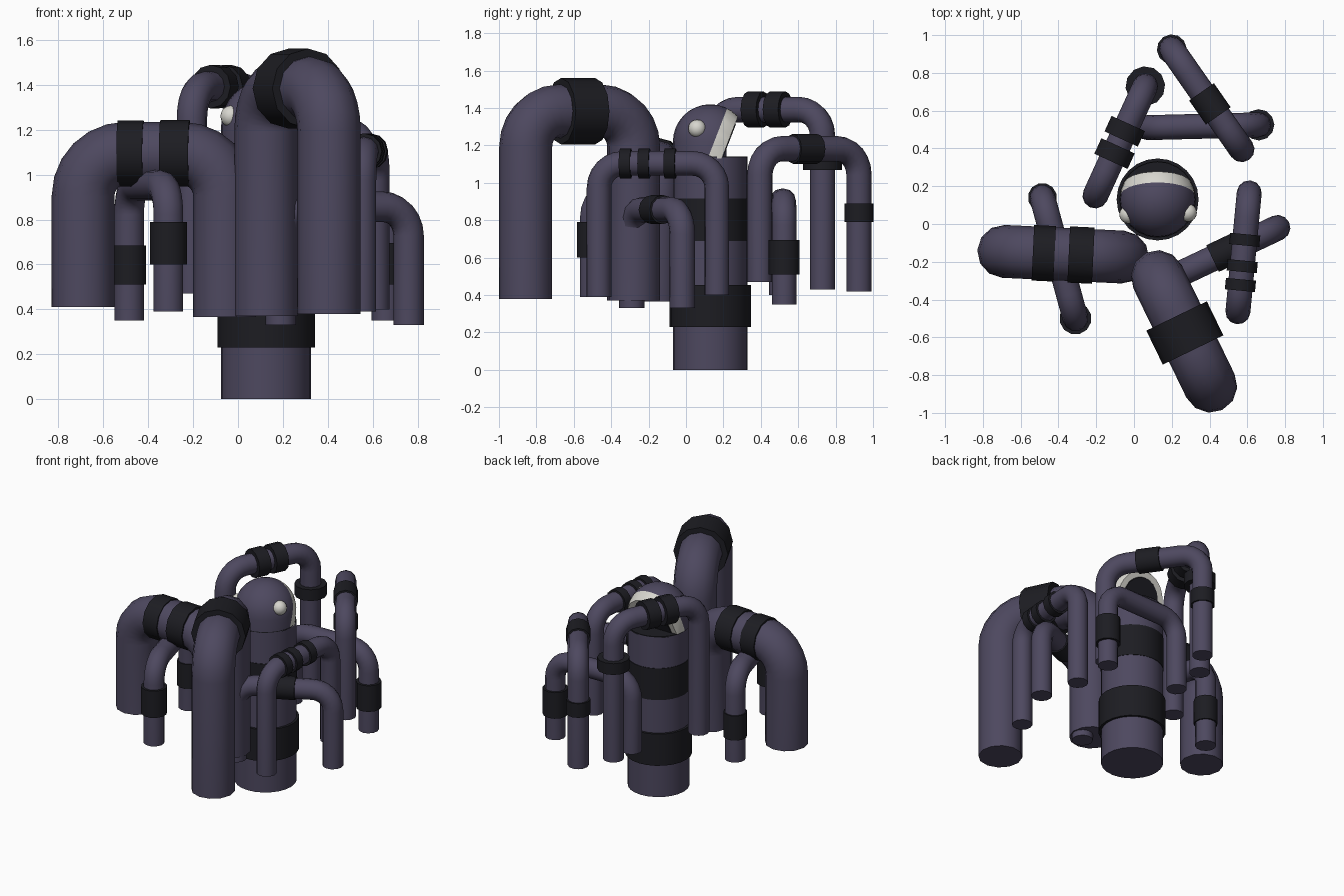
import bpy, bmesh, math
from mathutils import Vector

if "Cube" in bpy.data.objects:
    bpy.data.objects.remove(bpy.data.objects["Cube"])


def material(name, rgb):
    m = bpy.data.materials.new(name)
    m.diffuse_color = (*rgb, 1)
    m.use_nodes = True
    m.node_tree.nodes["Principled BSDF"].inputs["Base Color"].default_value = m.diffuse_color
    return m


SKIN = material("purple_grey", (0.075, 0.065, 0.115))
DARK = material("dark_band", (0.012, 0.012, 0.016))
WHITE = material("off_white", (0.68, 0.67, 0.62))


def finish(name, bm, mat):
    bmesh.ops.recalc_face_normals(bm, faces=bm.faces)
    me = bpy.data.meshes.new(name)
    bm.to_mesh(me)
    bm.free()
    me.materials.append(mat)
    ob = bpy.data.objects.new(name, me)
    bpy.context.collection.objects.link(ob)
    bpy.ops.object.select_all(action='DESELECT')
    bpy.context.view_layer.objects.active = ob
    ob.select_set(True)
    bpy.ops.object.shade_smooth_by_angle(angle=math.radians(40))
    return ob


def sweep(name, path, side, r, mat, n=12):
    """Capped round tube along a planar path; side is the plane normal."""
    bm = bmesh.new()
    rings = []
    for i, p in enumerate(path):
        t = (path[min(i + 1, len(path) - 1)] - path[max(i - 1, 0)]).normalized()
        up = t.cross(side)
        rings.append([bm.verts.new(p + r * (side * math.cos(a) + up * math.sin(a)))
                      for a in (math.tau * k / n for k in range(n))])
    for a, b in zip(rings, rings[1:]):
        for k in range(n):
            bm.faces.new((a[k], a[(k + 1) % n], b[(k + 1) % n], b[k]))
    bm.faces.new(rings[0])
    bm.faces.new(rings[-1])
    return finish(name, bm, mat)


def arch(name, p0, p1, r, top, z0, z1, bend, leg_bands=(), top_bands=()):
    """Upside-down U tube. leg_bands: (leg, low, high, radius);
    top_bands: (start, end, radius) measured from the first leg."""
    a, b = Vector((*p0, 0)), Vector((*p1, 0))
    length = (b - a).length
    d, up = (b - a).normalized(), Vector((0, 0, 1))
    side = d.cross(up)
    zc = top - r
    path = [a + up * z0]
    for i in range(7):
        t = math.pi / 2 * i / 6
        path.append(a + d * bend * (1 - math.cos(t)) + up * (zc - bend + bend * math.sin(t)))
    for i in range(7):
        t = math.pi / 2 * (1 - i / 6)
        path.append(b - d * bend * (1 - math.cos(t)) + up * (zc - bend + bend * math.sin(t)))
    path.append(b + up * z1)
    sweep(name, path, side, r, SKIN)
    for leg, lo, hi, br in leg_bands:
        base = (a, b)[leg]
        sweep(name + "_leg_band", [base + up * lo, base + up * hi], side, br, DARK)
    for s, e, br in top_bands:
        sweep(name + "_top_band", [a + d * s + up * zc, a + d * e + up * zc], side, br, DARK)


# Arched tubes around the body
arch("large_left_arch", (-.69, -.145), (-.06, -.175), .14, 1.235, .41, .365, .19,
     top_bands=[(.155, .27, .147), (.345, .475, .149)])
arch("large_front_arch", (.125, -.28), (.405, -.857), .142, 1.525, .37, .38, .19,
     top_bands=[(.23, .43, .178)])
arch("small_left_arch", (-.485, .14), (-.31, -.5), .068, 1.02, .35, .39, .13,
     leg_bands=[(0, .51, .685, .077), (1, .6, .79, .085)])
arch("low_right_arch", (.19, -.29), (.76, -.02), .068, .925, .33, .33, .13,
     top_bands=[(.25, .39, .078)])
arch("low_back_arch", (.07, .51), (.66, .525), .066, .97, .40, .35, .13,
     leg_bands=[(1, .51, .695, .083)])
arch("tall_back_arch", (-.205, .15), (.06, .73), .068, 1.46, .47, .43, .14,
     leg_bands=[(1, 1.07, 1.15, .105)],
     top_bands=[(.20, .29, .097), (.33, .42, .097)])
arch("rear_arch", (.2, .925), (.57, .395), .068, 1.25, .42, .47, .14,
     leg_bands=[(0, .79, .89, .079)], top_bands=[(.275, .43, .08)])
arch("right_arch", (.61, .165), (.55, -.465), .066, 1.17, .40, .39, .13,
     top_bands=[(.22, .28, .08), (.36, .42, .08), (.46, .52, .08)])

# Central column with its bands and the dark mouth floor
CX, CY = .125, .13
X, Z = Vector((1, 0, 0)), Vector((0, 0, 1))
C = Vector((CX, CY, 0))


def column(name, lo, hi, r, mat):
    sweep(name, [C + Z * lo, C + Z * hi], X, r, mat, 24)


column("body", 0, 1.135, .2, SKIN)
column("lower_body_band", .23, .455, .217, DARK)
column("upper_body_band", .69, .915, .203, DARK)
column("mouth_floor", 1.13, 1.14, .2, DARK)


def head_slice(name, r, front, back, mat):
    """Domed capsule top kept between two slanted mouth planes (y at z 1.14)."""
    bm = bmesh.new()
    prof = [(r, 1.13), (r, 1.22)] + [(r * math.cos(t), 1.22 + r * math.sin(t))
                                     for t in (math.pi / 2 * i / 8 for i in range(1, 8))]
    vs = [bm.verts.new((CX, CY, 1.13))]
    vs += [bm.verts.new((CX + p, CY, z)) for p, z in prof]
    vs.append(bm.verts.new((CX, CY, 1.22 + r)))
    edges = [bm.edges.new(e) for e in zip(vs, vs[1:])]
    bmesh.ops.spin(bm, geom=vs + edges, cent=C, axis=Z, angle=math.tau, steps=24)
    bmesh.ops.remove_doubles(bm, verts=bm.verts, dist=1e-4)
    bmesh.ops.recalc_face_normals(bm, faces=bm.faces)
    for y, sgn in ((front, -1), (back, 1)):
        if y is None:
            continue
        cut = bmesh.ops.bisect_plane(bm, geom=bm.verts[:] + bm.edges[:] + bm.faces[:],
                                     plane_co=(CX, y, 1.14),
                                     plane_no=Vector((0, .93, -.36)) * sgn, clear_outer=True)
        bmesh.ops.holes_fill(bm, edges=[g for g in cut["geom_cut"]
                                        if isinstance(g, bmesh.types.BMEdge)], sides=0)
    finish(name, bm, mat)


# Tilted open head: skin, pale rim, dark mouth interior
head_slice("head", .2, None, .12, SKIN)
head_slice("mouth_rim", .2, .12, .195, WHITE)
head_slice("mouth_interior", .165, .18, .2, DARK)

# Eyes
for name, loc in (("left_eye", (-.03, .05, 1.26)), ("right_eye", (.285, .06, 1.29))):
    bm = bmesh.new()
    bmesh.ops.create_uvsphere(bm, u_segments=16, v_segments=10, radius=.048)
    bmesh.ops.translate(bm, verts=bm.verts, vec=loc)
    finish(name, bm, WHITE)
